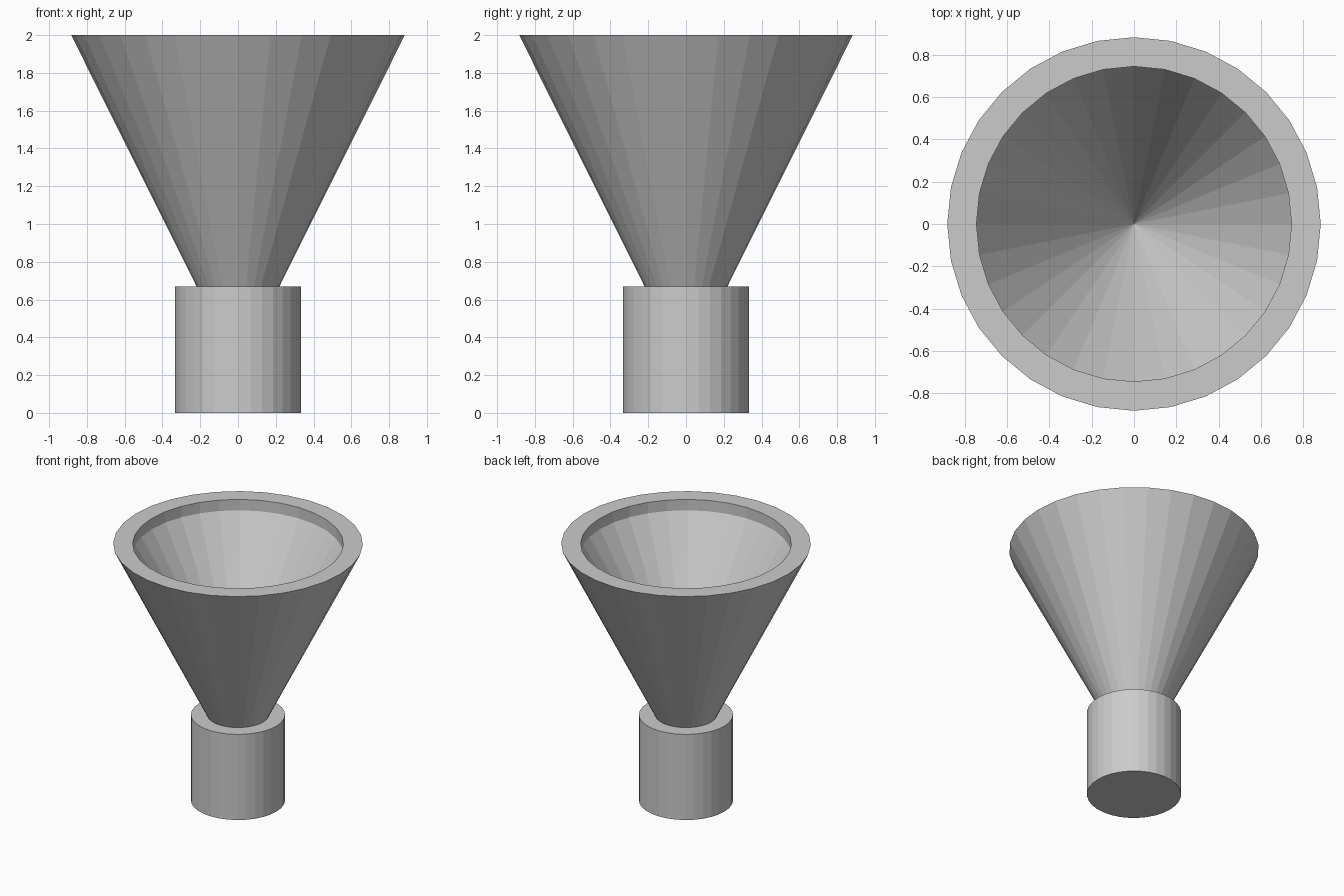
import bpy
import bmesh
from math import cos, sin, tau

if "Cube" in bpy.data.objects:
    bpy.data.objects.remove(bpy.data.objects["Cube"])

SIDES = 32


def lathe(name, profile):
    """Revolve an (r, z) profile around z; points with r = 0 become poles."""
    bm = bmesh.new()
    rings = []
    for r, z in profile:
        if r == 0:
            rings.append([bm.verts.new((0, 0, z))] * SIDES)
        else:
            rings.append([bm.verts.new((r * cos(tau * i / SIDES), r * sin(tau * i / SIDES), z))
                          for i in range(SIDES)])
    for a, b in zip(rings, rings[1:]):
        for i in range(SIDES):
            j = (i + 1) % SIDES
            # drop the repeated pole vertex so pole faces are triangles
            bm.faces.new(list(dict.fromkeys((a[i], a[j], b[j], b[i]))))
    bmesh.ops.recalc_face_normals(bm, faces=bm.faces[:])
    mesh = bpy.data.meshes.new(name)
    bm.to_mesh(mesh)
    bm.free()
    obj = bpy.data.objects.new(name, mesh)
    bpy.context.collection.objects.link(obj)
    return obj


# Solid cylindrical base
bpy.ops.mesh.primitive_cylinder_add(vertices=SIDES, radius=0.333, depth=0.668,
                                    location=(0, 0, 0.334))
bpy.context.object.name = "base"

# Flared cone: outer wall, flat rim, short vertical lip, conical hollow
lathe("funnel", [(0, 0.23), (0.883, 2.0), (0.745, 2.0), (0.745, 1.915), (0, 0.69)])
